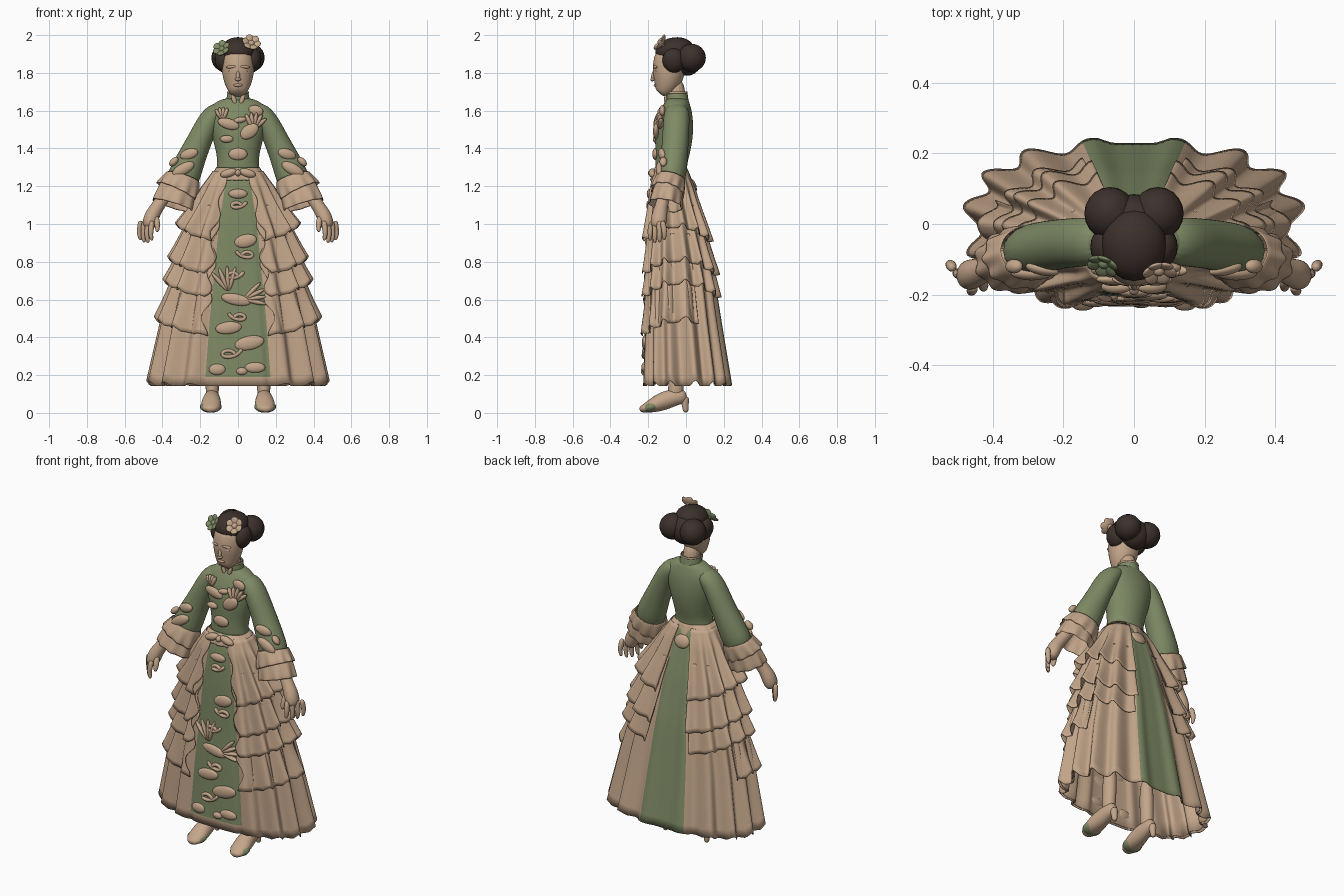
import bpy, bmesh
from math import sin, cos, pi, copysign
from mathutils import Vector, Matrix, Euler

if "Cube" in bpy.data.objects:
    bpy.data.objects.remove(bpy.data.objects["Cube"])


def material(name, rgb):
    m = bpy.data.materials.new(name)
    m.use_nodes = True
    m.diffuse_color = (*rgb, 1)
    bsdf = next(n for n in m.node_tree.nodes if n.type == 'BSDF_PRINCIPLED')
    bsdf.inputs["Base Color"].default_value = (*rgb, 1)
    bsdf.inputs["Roughness"].default_value = 0.8
    return m


TAN = material("tan cloth and skin", (0.55, 0.38, 0.255))
GREEN = material("sage green", (0.21, 0.255, 0.13))
HAIR = material("dark brown hair", (0.045, 0.03, 0.025))


def finish(name, bm, mats, subdiv=0, thick=0):
    bmesh.ops.recalc_face_normals(bm, faces=bm.faces)
    mesh = bpy.data.meshes.new(name)
    bm.to_mesh(mesh)
    bm.free()
    for m in mats:
        mesh.materials.append(m)
    mesh.shade_smooth()
    ob = bpy.data.objects.new(name, mesh)
    bpy.context.scene.collection.objects.link(ob)
    if thick:
        ob.modifiers.new("thickness", 'SOLIDIFY').thickness = thick
    if subdiv:
        mod = ob.modifiers.new("smooth", 'SUBSURF')
        mod.levels = mod.render_levels = subdiv


def tube(name, rings, mat, n=16, ref=(0, 1, 0), ruffle=0, waves=9, side=1, caps=True, subdiv=2):
    """Loft ellipses along a path; each ring is (x, y, z, radius_u, radius_v)."""
    bm = bmesh.new()
    pts = [Vector(r[:3]) for r in rings]
    loops = []
    for i, r in enumerate(rings):
        t = (pts[min(i + 1, len(pts) - 1)] - pts[max(i - 1, 0)]).normalized()
        u = Vector(ref).cross(t).normalized()
        v = t.cross(u)
        loop = []
        for k in range(n):
            a = 2 * pi * k / n
            f = 1 + ruffle * cos(waves * a) * i / (len(rings) - 1)
            p = pts[i] + u * cos(a) * r[3] * f + v * sin(a) * r[4] * f
            loop.append(bm.verts.new((p.x * side, p.y, p.z)))
        loops.append(loop)
    for a, b in zip(loops, loops[1:]):
        for k in range(n):
            bm.faces.new((a[k], a[(k + 1) % n], b[(k + 1) % n], b[k]))
    if caps:
        bm.faces.new(loops[0])
        bm.faces.new(loops[-1])
    finish(name, bm, [mat], subdiv, 0 if caps else 0.006)


def blobs(name, items, mat):
    """Ellipsoids in one mesh; each item is (location, radii, rotation)."""
    bm = bmesh.new()
    for loc, radii, rot in items:
        mx = Matrix.LocRotScale(Vector(loc), Euler(rot), Vector(radii))
        bmesh.ops.create_uvsphere(bm, u_segments=20, v_segments=12, radius=1, matrix=mx)
    finish(name, bm, [mat])


def lerp_table(table, z):
    if z >= table[0][0]:
        return table[0][1:]
    for a, b in zip(table, table[1:]):
        if z >= b[0]:
            f = (a[0] - z) / (a[0] - b[0])
            return [p + (q - p) * f for p, q in zip(a[1:], b[1:])]
    return table[-1][1:]


# Skirt outline: height, half width, front, back
SKIRT = [(1.3, .115, -.165, .0), (1.2, .175, -.19, .04), (1.0, .26, -.2, .09),
         (.75, .325, -.205, .14), (.5, .39, -.215, .175), (.145, .462, -.225, .228)]
# Bodice outline: height, centre, half width, half depth
BODICE = [(1.67, -.045, .06, .056), (1.645, -.045, .125, .064), (1.6, -.05, .165, .085),
          (1.53, -.06, .152, .1), (1.46, -.065, .138, .102), (1.38, -.07, .115, .092),
          (1.31, -.08, .108, .083), (1.24, -.075, .13, .085)]


def front_y(x, z):
    if z < 1.26:
        a, yf, yb = lerp_table(SKIRT, z)
        c, d = (yf + yb) / 2, (yb - yf) / 2
    else:
        c, a, d = lerp_table(BODICE, z)
    return c - d * max(0, 1 - abs(x / a) ** 2.4) ** 0.42


def drape(name, t0, t1, top, hem, flare, amp, green=False, side=1, cols=90, rows=16, off=0.0, phase=.17):
    """Pleated cloth following the skirt outline; t runs from the front (0) to the back (pi)."""
    bm = bmesh.new()
    closed = t1 - t0 > 6
    grid = []
    for j in range(rows + 1):
        v = j / rows
        row = []
        for i in range(cols if closed else cols + 1):
            t = t0 + (t1 - t0) * i / cols
            low = hem
            if not closed:
                t += 0.05 * sin(13 * v + 9 * hem) * (1 - i / cols) ** 6
                low -= .08 * cos(t) ** 2
            gate = min(1, max(0, (abs(sin(t)) - (.22 if cos(t) > 0 else .04)) / .1))
            wave = cos(15 * (abs(pi - t) - phase)) * gate
            z = top + (low - top) * v + 0.03 * v * max(0, wave) * abs(sin(t))
            a, yf, yb = lerp_table(SKIRT, z)
            push = off + flare * v ** 2 + amp * v * wave
            a, c, d = a + push, (yf + yb) / 2, (yb - yf) / 2 + push * .6
            x = a * copysign(abs(sin(t)) ** .8, sin(t))
            y = c - d * copysign(abs(cos(t)) ** .8, cos(t))
            row.append(bm.verts.new((x * side, y, z)))
        grid.append(row)
    for j in range(rows):
        for i in range(cols):
            k = (i + 1) % len(grid[0])
            f = bm.faces.new((grid[j][i], grid[j][k], grid[j + 1][k], grid[j + 1][i]))
            t = t0 + (t1 - t0) * (i + .5) / cols
            front, back = cos(t) > .953, cos(t) < -.974
            if green and (back or front and j < rows - 1):
                f.material_index = 1
    finish(name, bm, [TAN, GREEN], 0, 0.004)


# Skirt with green front and back panels, tan lining, then overskirt tiers
drape("skirt", 0, 2 * pi, 1.3, .142, 0.003, .03, green=True, cols=220, rows=24)
drape("skirt_lining", 0, 2 * pi, 1.2, .15, 0, .03, cols=220, rows=12, off=-.009)
for s, label in ((1, "left"), (-1, "right")):
    for n, (top, hem, end) in enumerate([(1.28, .98, 2.92), (1.1, .8, 2.92), (.95, .68, 2.87), (.8, .48, 1.9)]):
        drape(f"{label}_tier_{n + 1}", .33, end, top, hem, .045 - .007 * n, .027, side=s, off=.008,
              phase=.17 + .03 * n)

# Bodice, waist frill, neck and collar
tube("bodice", [(0, c, z, a, d) for z, c, a, d in BODICE], GREEN, 24)
tube("waist_frill", [(0, -.08, 1.3, .112, .086), (0, -.08, 1.27, .128, .096), (0, -.08, 1.23, .155, .11)],
     TAN, 64, ruffle=.05, waves=16, caps=False, subdiv=1)
tube("neck", [(0, -.045, 1.6, .05, .05), (0, -.06, 1.78, .052, .054)], TAN)
tube("collar", [(0, -.045, 1.62, .078, .066), (0, -.046, 1.66, .062, .059), (0, -.05, 1.695, .058, .059)],
     GREEN, caps=False)
tube("collar_trim", [(0, -.05, 1.69, .06, .061), (0, -.05, 1.703, .06, .061)], TAN, caps=False)
blobs("collar_tabs", [((s * .022, -.108, 1.66), (.012, .008, .03), (0, s * .35, 0)) for s in (1, -1)], TAN)
blobs("waist_bow", [((s * .05, -.178, 1.27), (.045, .02, .022), (0, s * .3, 0)) for s in (1, -1)]
      + [((0, -.18, 1.27), (.016, .022, .018), (0, 0, 0))], TAN)
blobs("back_ornament", [((0, .035, 1.2), (.05, .02, .04), (.3, 0, 0))], TAN)

# Head and face
tube("head", [(0, -.138, 1.688, .034, .03), (0, -.12, 1.708, .055, .052), (0, -.1, 1.75, .075, .074),
              (0, -.092, 1.8, .086, .087), (0, -.085, 1.86, .088, .09), (0, -.075, 1.92, .07, .08)], TAN, 20)
face = [((0, -.172, 1.785), (.01, .012, .032), (-.25, 0, 0)), ((0, -.176, 1.766), (.016, .013, .009), (0, 0, 0)),
        ((0, -.159, 1.735), (.024, .012, .009), (0, 0, 0))]
for s in (1, -1):
    face += [((s * .036, -.163, 1.832), (.028, .009, .008), (0, s * .1, s * .3)),
             ((s * .036, -.157, 1.808), (.019, .009, .007), (0, 0, s * .3))]
blobs("face_features", face, TAN)

# Hair rolls and flowers
hair = [((0, -.06, 1.918), (.092, .103, .07), (.15, 0, 0)), ((0, .005, 1.87), (.085, .08, .085), (0, 0, 0))]
for s in (1, -1):
    hair += [((s * .068, .03, 1.88), (.073, .075, .074), (0, 0, 0)),
             ((s * .076, -.065, 1.865), (.047, .06, .066), (0, s * .2, 0))]
blobs("hair", hair, HAIR)


def flower(name, loc, r, mat, facing):
    turn = Euler(facing).to_matrix()
    items = [(loc, (r * .35,) * 3, facing)]
    for k in range(6):
        a = k * pi / 3
        spot = Vector(loc) + turn @ Vector((cos(a) * r * .5, sin(a) * r * .5, r * .1))
        petal = (turn @ Euler((0, -.45, a)).to_matrix()).to_euler()
        items.append((spot, (r * .5, r * .45, r * .16), petal))
    blobs(name, items, mat)


flower("cream_flower", (.07, -.13, 1.955), .052, TAN, (.9, .25, 0))
flower("green_flower", (-.085, -.11, 1.925), .05, GREEN, (.9, -.5, 0))

# Sleeves, ruffled cuffs, forearms and hands
for s, label in ((1, "left"), (-1, "right")):
    tube(label + "_sleeve", [(.07, -.045, 1.615, .04, .055), (.135, -.05, 1.585, .062, .072),
                             (.2, -.055, 1.45, .064, .07), (.26, -.065, 1.32, .08, .074),
                             (.315, -.085, 1.18, .097, .078)], GREEN, 20, side=s)
    tube(label + "_upper_cuff", [(.29, -.078, 1.25, .093, .078), (.303, -.088, 1.21, .105, .086),
                                 (.325, -.1, 1.165, .118, .09)], TAN, 60, ruffle=.06, waves=10, side=s,
         caps=False, subdiv=1)
    tube(label + "_lower_cuff", [(.31, -.09, 1.2, .1, .078), (.328, -.1, 1.15, .108, .083),
                                 (.345, -.11, 1.095, .115, .09)], TAN, 60, ruffle=.06, waves=9, side=s,
         caps=False, subdiv=1)
    tube(label + "_forearm", [(.33, -.09, 1.24, .04, .04), (.42, -.13, 1.1, .032, .03),
                              (.455, -.14, 1.05, .042, .044), (.48, -.15, .97, .038, .045)], TAN, side=s)
    for k in range(4):
        x, y, drop = .455 + .02 * k, -.19 + .025 * k, .012 * abs(k - 1.4)
        tube(f"{label}_finger_{k + 1}", [(x, y * .7 - .045, 1.02, .017, .017), (x + .005, y, .97, .016, .016),
                                         (x + .008, y, .93 + drop, .014, .014), (x, y, .893 + drop, .01, .01)],
             TAN, 8, side=s)
    tube(label + "_thumb", [(.44, -.15, 1.05, .02, .02), (.425, -.175, 1.0, .017, .017),
                            (.428, -.185, .955, .011, .011)], TAN, 8, side=s)
    blobs(label + "_sleeve_applique", [((s * .26, -.128, 1.37), (.05, .018, .028), (0, s * .3, s * .2)),
                                       ((s * .29, -.14, 1.29), (.065, .02, .03), (0, s * .5, 0)),
                                       ((s * .34, -.12, 1.33), (.03, .02, .018), (0, s * .8, 0))], TAN)

    # Legs and heeled shoes
    tube(label + "_leg", [(.13, -.05, .4, .042, .044), (.135, -.05, .15, .036, .04),
                          (.138, -.06, .07, .036, .045)], TAN, side=s)
    tube(label + "_shoe", [(.138, .006, .09, .026, .034), (.138, -.05, .085, .04, .044),
                           (.14, -.12, .064, .05, .052), (.143, -.18, .037, .057, .038),
                           (.145, -.225, .022, .044, .022), (.145, -.246, .016, .02, .013)], TAN,
         ref=(0, 0, 1), side=s)
    tube(label + "_heel", [(.138, -.008, .09, .028, .03), (.138, -.004, .04, .017, .017),
                           (.138, .0, 0, .016, .016)], TAN, 12, side=s)
    blobs(label + "_shoe_toe_trim", [((s * .144, -.185, .033), (.058, .05, .03), (.3, 0, 0))], GREEN)


# Raised applique on the front: ovals, fanned feathers and curled stems
def oval(x, z, w, h, roll=0):
    return ((x, front_y(x, z), z), (w, .016, h), (0, roll, 0))


def fan(x, z, length, start, count):
    out = []
    for k in range(count):
        a = start + .33 * k
        px, pz = x + cos(a) * length * .6, z + sin(a) * length * .6
        out.append(oval(px, pz, length * .55, .012, -a))
    return out


def curl(name, x, z, size, flip=1):
    rings = []
    for k in range(15):
        a = k * .42
        px, pz = x + flip * size * cos(a) * (1 - k / 28), z - size * .5 * sin(a) - size * .06 * k
        rings.append((px, front_y(px, pz) - .004, pz, .011, .011))
    tube(name, rings, TAN, 8, subdiv=1)


blobs("bodice_applique", [oval(-.05, 1.53, .06, .028, .3), oval(.095, 1.6, .04, .028, .3),
                          oval(.06, 1.49, .055, .035, -.6), oval(0, 1.37, .05, .032),
                          oval(-.06, 1.45, .035, .02), oval(.01, 1.55, .035, .016, -.2)]
      + fan(-.08, 1.55, .06, 1.2, 4) + fan(.08, 1.5, .08, .7, 5), TAN)
blobs("panel_applique", [oval(0, 1.16, .05, .025), oval(.04, .91, .06, .035, -.2), oval(-.01, .6, .08, .03, .2),
                         oval(-.05, .45, .07, .033, -.1), oval(.06, .37, .08, .037, -.2),
                         oval(.09, .24, .055, .028), oval(-.11, .23, .045, .03), oval(.02, .22, .03, .02)]
      + fan(-.05, .64, .12, 1.3, 4) + fan(.03, .6, .11, -.2, 4), TAN)
for n, (x, z, size, flip) in enumerate([(0, 1.12, .045, 1), (.04, .86, .05, -1), (-.02, .75, .05, 1),
                                        (0, .53, .05, -1), (-.04, .34, .06, 1)]):
    curl(f"stem_curl_{n + 1}", x, z, size, flip)
